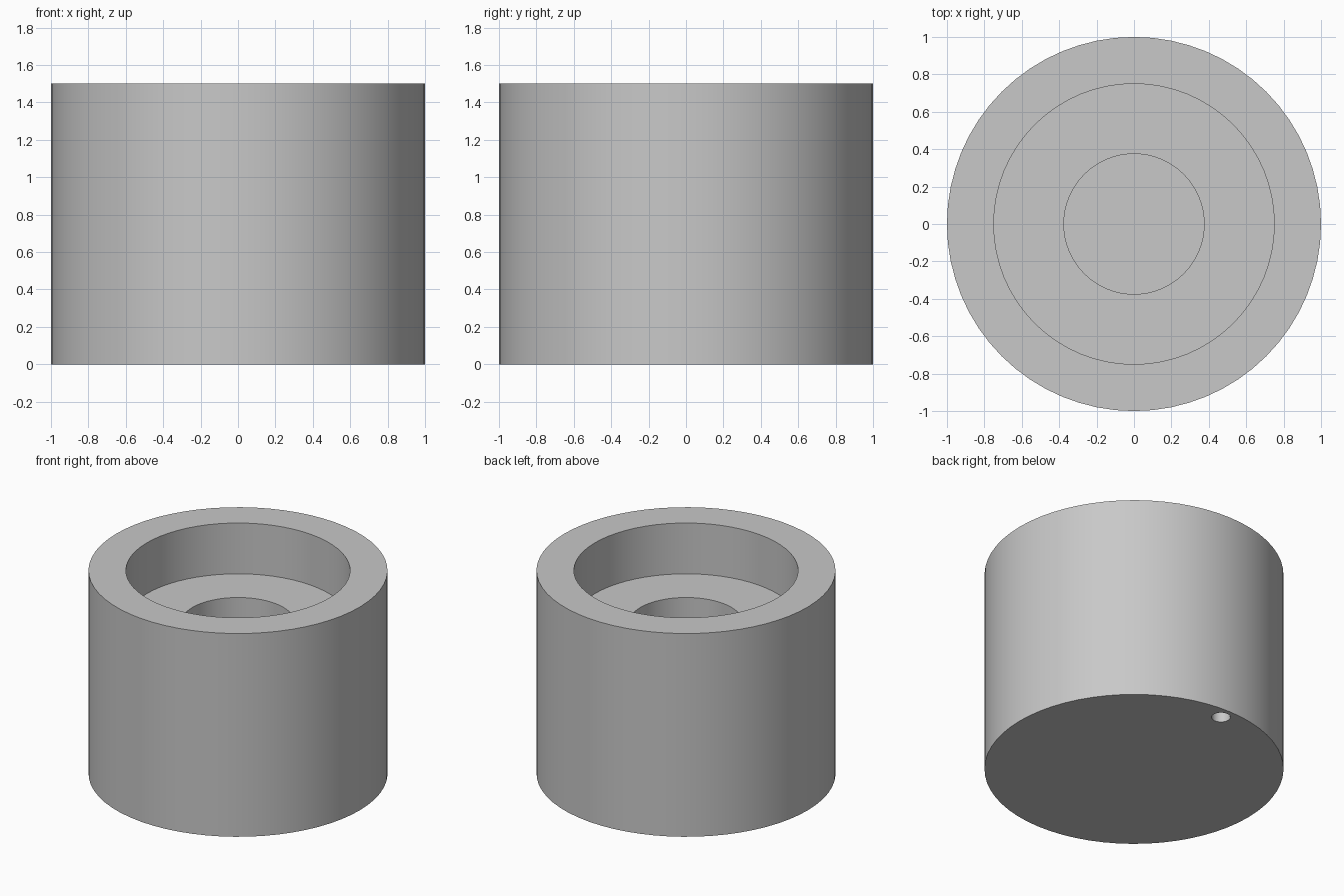
import bpy
import math

if "Cube" in bpy.data.objects:
    bpy.data.objects.remove(bpy.data.objects["Cube"], do_unlink=True)

HEIGHT = 1.5

grey = bpy.data.materials.new("plain_grey")
grey.use_nodes = True
colour = (0.58, 0.58, 0.58, 1)
grey.diffuse_color = colour
grey.node_tree.nodes["Principled BSDF"].inputs["Base Color"].default_value = colour


def cylinder(name, radius, bottom, top, y=0, sides=64):
    bpy.ops.mesh.primitive_cylinder_add(
        vertices=sides, radius=radius, depth=top - bottom,
        location=(0, y, (bottom + top) / 2))
    obj = bpy.context.object
    obj.name = name
    obj.data.materials.append(grey)
    return obj


def bore(body, name, radius, bottom, top, y=0, sides=64):
    """Cut a round hole out of the body and remove the cutter."""
    cutter = cylinder(name, radius, bottom, top, y, sides)
    cutter.hide_render = True
    cut = body.modifiers.new(name, "BOOLEAN")
    cut.operation = "DIFFERENCE"
    cut.solver = "EXACT"
    cut.object = cutter
    bpy.ops.object.select_all(action="DESELECT")
    body.select_set(True)
    bpy.context.view_layer.objects.active = body
    bpy.ops.object.modifier_apply(modifier=cut.name)
    bpy.data.objects.remove(cutter, do_unlink=True)


# Solid round body
body = cylinder("round_body", 1, 0, HEIGHT)

# Stepped recess in the top
bore(body, "wide_recess", 0.75, 1.125, HEIGHT + 0.2)
bore(body, "centre_bore", 0.375, 0.75, HEIGHT + 0.1)

# Small blind hole underneath, near the back edge
bore(body, "pin_hole", 0.0625, -0.1, 0.375, y=0.905, sides=32)

# Smooth walls with crisp rims
bpy.ops.object.shade_smooth_by_angle(angle=math.radians(30))
